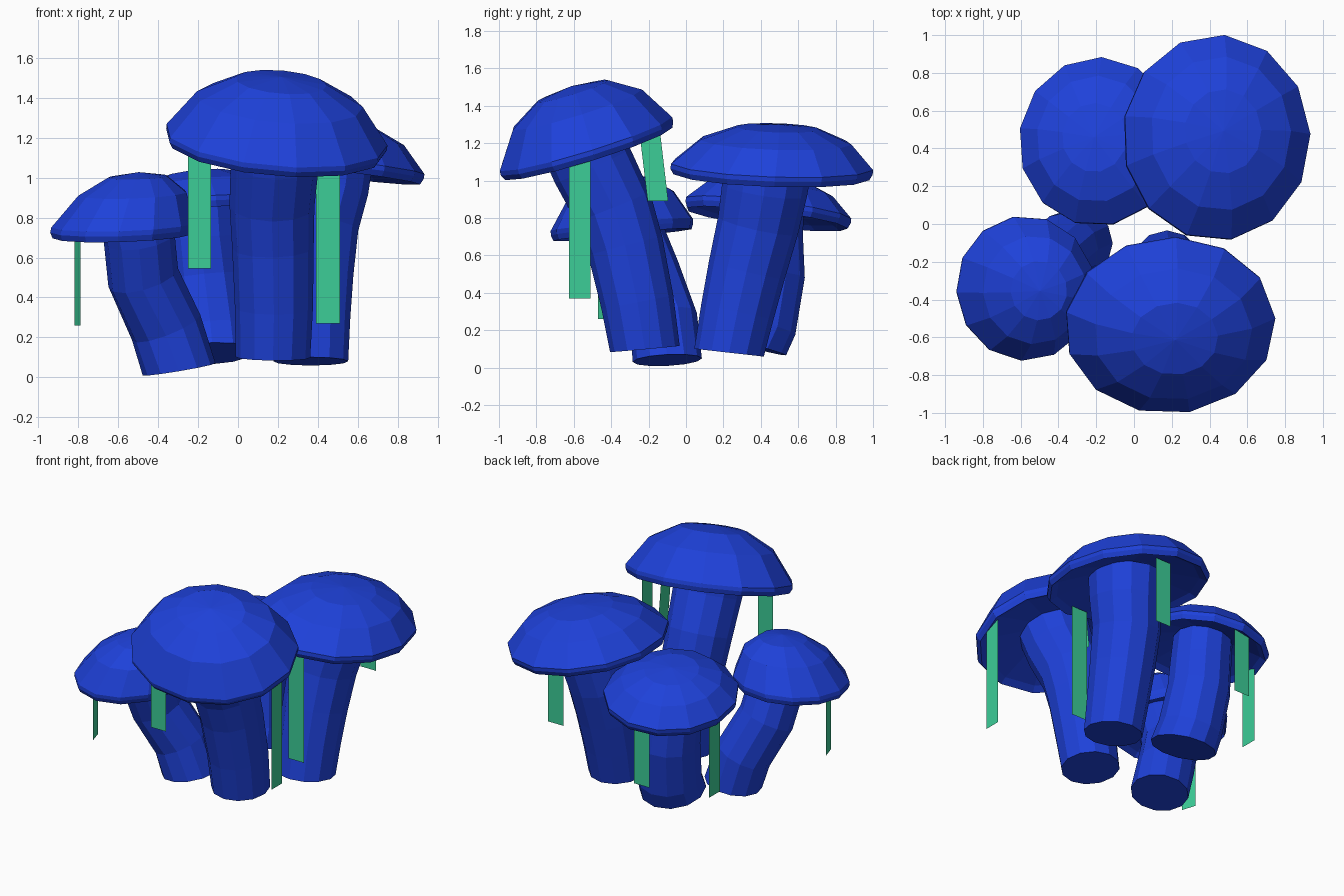
import bpy, bmesh
from math import cos, sin, pi, radians
from mathutils import Vector, Euler

if "Cube" in bpy.data.objects:
    bpy.data.objects.remove(bpy.data.objects["Cube"])


def material(name, color):
    m = bpy.data.materials.new(name)
    m.diffuse_color = (*color, 1)
    m.use_nodes = True
    m.node_tree.nodes["Principled BSDF"].inputs["Base Color"].default_value = m.diffuse_color
    return m


BLUE = material("blue", (0.013, 0.053, 0.70))
GREEN = material("green", (0.045, 0.61, 0.31))


def finish(bm, name, mat, solid=True):
    if solid:
        bmesh.ops.recalc_face_normals(bm, faces=bm.faces)
    me = bpy.data.meshes.new(name)
    bm.to_mesh(me)
    bm.free()
    me.materials.append(mat)
    ob = bpy.data.objects.new(name, me)
    bpy.context.collection.objects.link(ob)
    return ob


def skin(bm, rings):
    n = len(rings[0])
    for a, b in zip(rings, rings[1:]):
        for i in range(n):
            j = (i + 1) % n
            bm.faces.new((a[i], a[j], b[j], b[i]))


# Stem: faceted tube swept along a bent path, base cut closer to level
def stem(name, path, r0, r1, n=12):
    bm = bmesh.new()
    pts = [Vector(p) for p in path]
    rings = []
    for k, p in enumerate(pts):
        t = (pts[min(k + 1, len(pts) - 1)] - pts[max(k - 1, 0)]).normalized()
        if k == 0:
            t = (t + Vector((0, 0, 0.8))).normalized()
        u = (Vector((1, 0, 0)) - t * t.x).normalized()
        v = t.cross(u)
        r = r0 + (r1 - r0) * k / (len(pts) - 1)
        rings.append([bm.verts.new(p + r * (u * cos(2 * pi * i / n) + v * sin(2 * pi * i / n)))
                      for i in range(n)])
    skin(bm, rings)
    bm.faces.new(rings[0])
    bm.faces.new(rings[-1])
    finish(bm, name, BLUE)


# Cap: low dome with a thin lip and a shallow hollow underside
def cap(name, center, rx, ry, h, tilt, skew=(0, 0), phase=85, n=13):
    dome = [(0.41, 0.92 * h), (0.75, 0.62 * h), (1, 0.02), (1, -0.005),
            (0.97, -0.035), (0.88, -0.01), (0.35, 0.06)]
    rot = Euler((radians(tilt[0]), radians(tilt[1]), 0)).to_matrix()
    c = Vector(center)
    bm = bmesh.new()

    def place(x, y, z):
        s = max(z, 0) / h
        return bm.verts.new(c + rot @ Vector((x + skew[0] * s, y + skew[1] * s, z)))

    rings = []
    for r, z in dome:
        angles = [radians(phase) + 2 * pi * i / n for i in range(n)]
        rings.append([place(r * rx * cos(a), r * ry * sin(a), z) for a in angles])
    skin(bm, rings)
    top = place(0, 0, h)
    for i in range(n):
        bm.faces.new((top, rings[0][i], rings[0][(i + 1) % n]))
    bm.faces.new(rings[-1])
    finish(bm, name, BLUE)


# Strip: flat ribbon hanging from a cap, a and b are its top corners in plan
def strip(name, a, b, top, bottom, drift=(0, 0)):
    bm = bmesh.new()
    d = Vector((*drift, 0))
    pts = [Vector((*a, top)), Vector((*b, top)),
           Vector((*b, bottom)) + d, Vector((*a, bottom)) + d]
    bm.faces.new([bm.verts.new(p) for p in pts])
    finish(bm, name, GREEN, False)


# Tall front mushroom
stem("front_stem", [(0.175, -0.22, 0.10), (0.18, -0.26, 0.35), (0.175, -0.325, 0.65),
                    (0.17, -0.39, 0.86), (0.185, -0.50, 1.08), (0.19, -0.56, 1.24)], 0.187, 0.23)
cap("front_cap", (0.19, -0.535, 1.18), 0.56, 0.487, 0.335, (17, 5), (0.0, 0.02), phase=88)
strip("front_strip_left", (-0.25, -0.60), (-0.135, -0.60), 1.20, 0.545)
strip("front_strip_right", (0.695, -0.625), (0.695, -0.51), 1.13, 0.37)
strip("front_strip_back", (0.29, -0.25), (0.29, -0.14), 1.27, 0.89, (0, 0.045))

# Small leaning left mushroom
stem("left_stem", [(-0.295, -0.10, 0.04), (-0.36, -0.12, 0.25), (-0.475, -0.21, 0.50),
                   (-0.495, -0.29, 0.70), (-0.53, -0.33, 0.84)], 0.185, 0.177)
cap("left_cap", (-0.577, -0.34, 0.745), 0.365, 0.385, 0.28, (5, -2), (0.09, 0.01), 100)
strip("left_strip", (-0.82, -0.37), (-0.79, -0.47), 0.76, 0.26)

# Back left mushroom
stem("back_left_stem", [(-0.13, 0.33, 0.12), (-0.14, 0.385, 0.23), (-0.17, 0.435, 0.50),
                        (-0.19, 0.43, 0.70), (-0.20, 0.44, 0.88)], 0.212, 0.19)
cap("back_left_cap", (-0.19, 0.435, 0.83), 0.42, 0.45, 0.205, (-7, -6), phase=88)
strip("back_left_strip_back", (-0.28, 0.80), (-0.16, 0.80), 0.80, 0.34)
strip("back_left_strip_side", (-0.55, 0.41), (-0.55, 0.53), 0.80, 0.24)

# Wide back right mushroom
stem("back_right_stem", [(0.365, 0.23, 0.08), (0.365, 0.275, 0.30), (0.37, 0.325, 0.52),
                         (0.385, 0.385, 0.76), (0.425, 0.42, 0.95), (0.44, 0.44, 1.12)], 0.187, 0.24)
cap("back_right_cap", (0.435, 0.455, 1.06), 0.50, 0.545, 0.245, (-2, 7), (0.01, 0.03))
strip("back_right_strip_front", (0.39, 0.0), (0.51, 0.0), 1.06, 0.27)
strip("back_right_strip_back", (0.38, 0.81), (0.50, 0.81), 1.06, 0.60)
